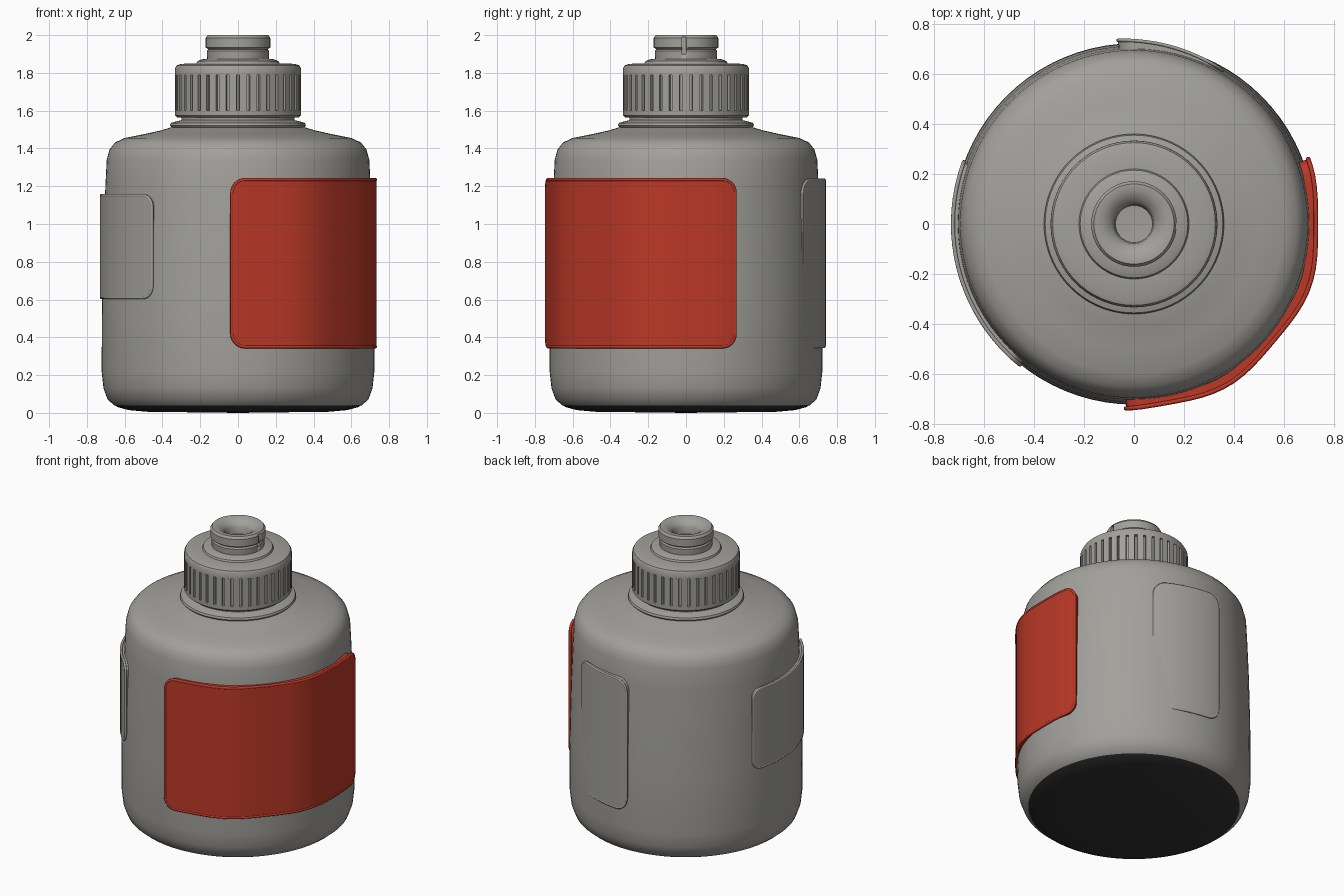
import bpy, bmesh
from math import sin, cos, radians, degrees, pi, sqrt
from mathutils import Matrix

cube = bpy.data.objects.get("Cube")
if cube:
    bpy.data.objects.remove(cube, do_unlink=True)


def material(name, rgb):
    m = bpy.data.materials.new(name)
    m.use_nodes = True
    m.diffuse_color = (*rgb, 1)
    m.node_tree.nodes["Principled BSDF"].inputs["Base Color"].default_value = (*rgb, 1)
    return m


GREY = material("warm grey", (0.36, 0.355, 0.33))
RED = material("label red", (0.50, 0.04, 0.02))
DARK = material("base charcoal", (0.03, 0.03, 0.033))


def finish(name, bm, mat, angle=35):
    bmesh.ops.recalc_face_normals(bm, faces=bm.faces)
    mesh = bpy.data.meshes.new(name)
    bm.to_mesh(mesh)
    bm.free()
    mesh.materials.append(mat)
    ob = bpy.data.objects.new(name, mesh)
    bpy.context.collection.objects.link(ob)
    bpy.ops.object.select_all(action="DESELECT")
    ob.select_set(True)
    bpy.context.view_layer.objects.active = ob
    bpy.ops.object.shade_smooth_by_angle(angle=radians(angle))
    return ob


def lathe(name, profile, mat, steps=72, angle=35):
    """Spin a (radius, height) profile around the vertical axis."""
    bm = bmesh.new()
    verts = [bm.verts.new((r, 0, z)) for r, z in profile]
    edges = [bm.edges.new(pair) for pair in zip(verts, verts[1:])]
    bmesh.ops.spin(bm, geom=verts + edges, cent=(0, 0, 0), axis=(0, 0, 1),
                   angle=2 * pi, steps=steps, use_merge=True)
    bmesh.ops.remove_doubles(bm, verts=bm.verts, dist=0.0005)
    return finish(name, bm, mat, angle)


def wrapped_plate(name, a0, a1, z0, z1, radius, mat, corner=0.07, bead=0.009):
    """Rounded rectangle wrapped round the body, with a beaded rim."""
    span = degrees(corner / 0.74)
    ends = [span * (1 - cos(radians(15 * i))) for i in range(7)]
    count = max(6, int((a1 - a0) / 4))
    inner = [a0 + span + (a1 - a0 - 2 * span) * i / count for i in range(1, count)]
    angles = [a0 + e for e in ends] + inner + [a1 - e for e in reversed(ends)]
    bm = bmesh.new()
    rows, columns = 8, []
    for a in angles:
        d = max(0, 1 - min(a - a0, a1 - a) / span)
        inset = corner * (1 - sqrt(max(0, 1 - d * d)))
        r, t = radius(a), radians(a)
        low, high = z0 + inset, z1 - inset
        columns.append([bm.verts.new((r * cos(t), r * sin(t), low + (high - low) * j / rows))
                        for j in range(rows + 1)])
    for c, n in zip(columns, columns[1:]):
        for j in range(rows):
            bm.faces.new((c[j], n[j], n[j + 1], c[j + 1]))
    outline = ([c[0].co.copy() for c in columns] + [v.co.copy() for v in columns[-1][1:-1]]
               + [c[-1].co.copy() for c in reversed(columns)]
               + [v.co.copy() for v in reversed(columns[0][1:-1])])
    # side walls run inward into the body
    rim = [e for e in bm.edges if e.is_boundary]
    walls = bmesh.ops.extrude_edge_only(bm, edges=rim)["geom"]
    bmesh.ops.scale(bm, vec=(0.94, 0.94, 1),
                    verts=[g for g in walls if isinstance(g, bmesh.types.BMVert)])
    finish(name, bm, mat)
    # bead along the rim
    curve = bpy.data.curves.new(name + "_rim", "CURVE")
    curve.dimensions = "3D"
    curve.bevel_depth = bead
    curve.bevel_resolution = 2
    spline = curve.splines.new("POLY")
    spline.points.add(len(outline) - 1)
    for p, co in zip(spline.points, outline):
        p.co = (co.x * 0.992, co.y * 0.992, co.z, 1)
    spline.use_cyclic_u = True
    curve.materials.append(mat)
    bpy.context.collection.objects.link(bpy.data.objects.new(name + "_rim", curve))


# Bottle body and dark underside
lathe("bottle_body", [(0.655, 0.04), (0.69, 0.07), (0.712, 0.13), (0.722, 0.22), (0.72, 0.6),
                      (0.712, 0.95), (0.702, 1.2), (0.695, 1.34), (0.68, 1.395), (0.65, 1.432),
                      (0.6, 1.455), (0.5, 1.475), (0.41, 1.495), (0.36, 1.51), (0.3, 1.515)],
      GREY, 80, 50)
lathe("bottle_base", [(0, 0), (0.48, 0.006), (0.58, 0.015), (0.635, 0.03), (0.655, 0.041)],
      DARK, 80)

# Red label wraps the front left corner, gently faceted
wrapped_plate("front_label", -92.5, 20.5, 0.35, 1.235,
              lambda a: 0.741 + 0.008 * cos(radians(a + 60) * 9), RED)

# Raised grips on the other sides; the back one fades into the body
wrapped_plate("side_grip", 160, 231, 0.61, 1.15, lambda a: 0.73, GREY, 0.06, 0.008)
wrapped_plate("back_grip", 60, 95, 0.35, 1.235,
              lambda a: 0.715 + 0.028 * (a - 60) / 35, GREY, 0.08, 0.007)

# Neck flange under the cap
lathe("neck_flange", [(0.3, 1.5), (0.35, 1.51), (0.36, 1.522), (0.355, 1.535), (0.32, 1.545),
                      (0.3, 1.55), (0.3, 1.58)], GREY)

# Screw cap with a recessed band
CAP = 0.333
BAND = (1.6, 1.79)
lathe("screw_cap", [(0.29, 1.565), (0.322, 1.565), (CAP, 1.575), (CAP, BAND[0]),
                    (0.312, BAND[0]), (0.312, BAND[1]), (CAP, BAND[1]), (CAP, 1.825),
                    (0.325, 1.84), (0.3, 1.848), (0.22, 1.85), (0.215, 1.862), (0.19, 1.872),
                    (0.15, 1.875)], GREY)

# Grip ribs filling the band, leaving narrow slots
bm = bmesh.new()
RIBS = 38
for i in range(RIBS):
    place = (Matrix.Rotation(2 * pi * i / RIBS, 4, "Z")
             @ Matrix.Translation((0.316, 0, sum(BAND) / 2))
             @ Matrix.Diagonal((0.034, 0.039, BAND[1] - BAND[0], 1)))
    bmesh.ops.create_cube(bm, size=1, matrix=place)
finish("cap_ribs", bm, GREY, 20)

# Spout with a dished mouth
spout = lathe("spout", [(0, 1.86), (0.162, 1.86), (0.165, 1.915), (0.158, 1.925), (0.171, 1.935),
                        (0.171, 1.985), (0.16, 2.0), (0.13, 2.0), (0.09, 1.975), (0.078, 1.955),
                        (0.074, 1.91), (0, 1.905)], GREY)

# Narrow slot cut in the spout's left side
bm = bmesh.new()
bmesh.ops.create_cube(bm, size=1, matrix=Matrix.Translation((0.165, -0.01, 1.945))
                      @ Matrix.Diagonal((0.05, 0.022, 0.09, 1)))
cutter = finish("slot_cutter", bm, GREY)
cutter.hide_render = True
cut = spout.modifiers.new("slot", "BOOLEAN")
cut.operation = "DIFFERENCE"
cut.object = cutter
bpy.context.view_layer.objects.active = spout
bpy.ops.object.modifier_apply(modifier=cut.name)
bpy.data.objects.remove(cutter, do_unlink=True)
